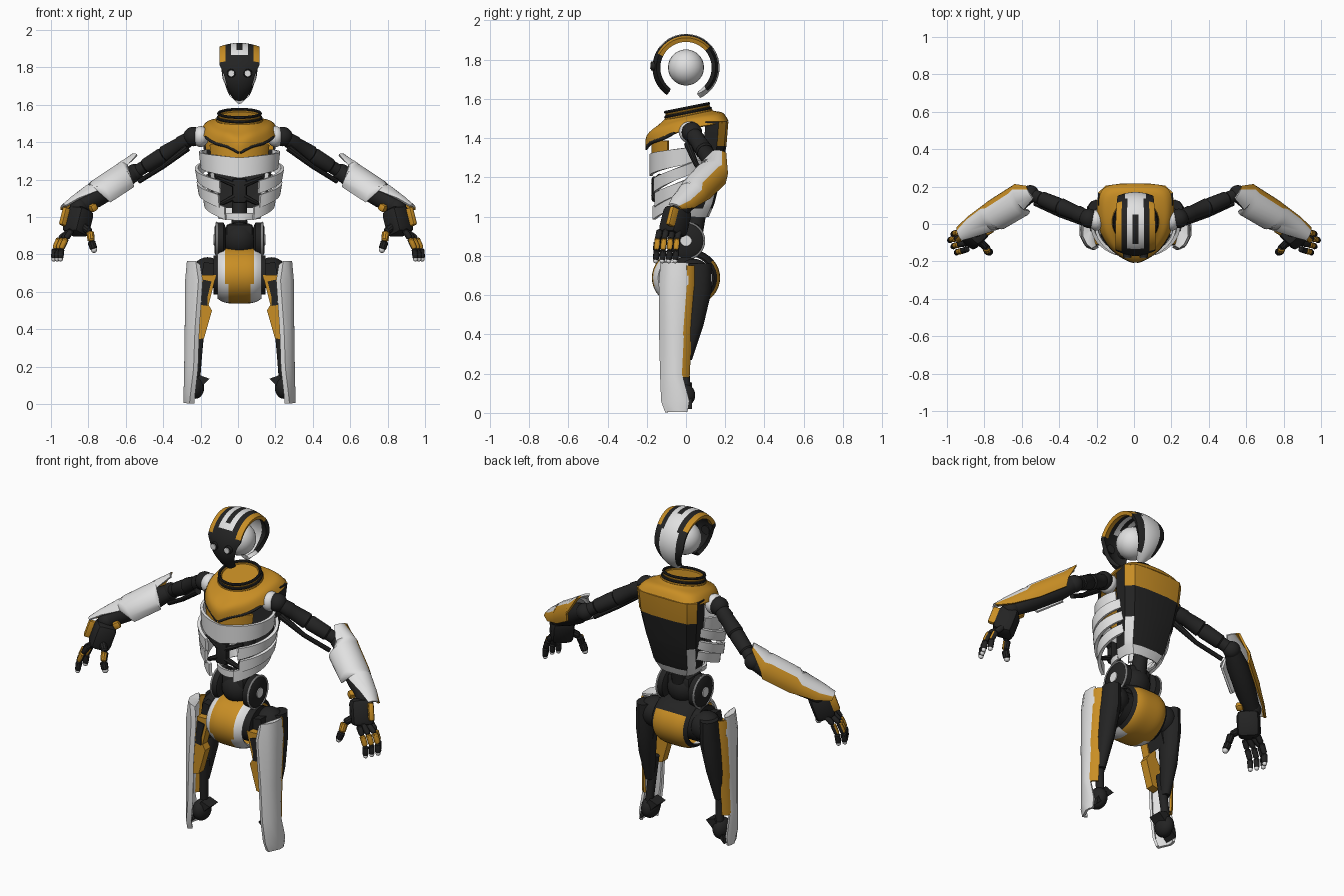
import bpy, bmesh, math
from mathutils import Vector as V, Matrix

cube = bpy.data.objects.get("Cube")
if cube:
    bpy.data.objects.remove(cube)

def material(name, rgb):
    m = bpy.data.materials.new(name)
    m.use_nodes = True
    m.diffuse_color = (*rgb, 1)
    m.node_tree.nodes["Principled BSDF"].inputs["Base Color"].default_value = (*rgb, 1)
    return m

MATS = [material("white shell", (.75, .75, .75)), material("amber paint", (.58, .27, .018)),
        material("black metal", (.017, .017, .017))]
WHITE, AMBER, BLACK = range(3)
built = []
shift = .008

def finish(name, bm, mat, mirror=False, thick=0, sub=0):
    bmesh.ops.remove_doubles(bm, verts=bm.verts, dist=1e-5)
    bmesh.ops.recalc_face_normals(bm, faces=bm.faces)
    if mat is not None:
        for f in bm.faces:
            f.material_index = mat
    me = bpy.data.meshes.new(name)
    bm.to_mesh(me)
    bm.free()
    for m in MATS:
        me.materials.append(m)
    ob = bpy.data.objects.new(name, me)
    bpy.context.collection.objects.link(ob)
    ob.location.x = shift
    if mirror:
        ob.modifiers.new("mirror", 'MIRROR')
    if sub:
        ob.modifiers.new("smooth", 'SUBSURF').levels = sub
    if thick:
        s = ob.modifiers.new("thickness", 'SOLIDIFY')
        s.thickness, s.offset = thick, 0
    built.append(ob)

def loft(name, rows, mat, closed=False, caps=False, **kw):
    """Skin rows of points; mat is an index or a rule(centre, row, column)."""
    bm = bmesh.new()
    g = [[bm.verts.new(p) for p in r] for r in rows]
    n = len(rows[0])
    rule = mat if callable(mat) else lambda c, i, j: mat
    for i in range(len(g) - 1):
        for j in range(n if closed else n - 1):
            k = (j + 1) % n
            f = bm.faces.new((g[i][j], g[i][k], g[i + 1][k], g[i + 1][j]))
            f.material_index = rule(f.calc_center_median(), i, j)
    for r in (g[0], g[-1]) if caps else ():
        f = bm.faces.new(r)
        f.material_index = rule(f.calc_center_median(), 0, 0)
    finish(name, bm, None, **kw)

def tube(name, pts, radii, mat, n=20, **kw):
    pts = [V(p) for p in pts]
    rows = []
    for i, p in enumerate(pts):
        d = pts[min(i + 1, len(pts) - 1)] - pts[max(i - 1, 0)]
        q = d.to_track_quat('Z', 'Y')
        rows.append([p + q @ V((math.cos(a), math.sin(a), 0)) * radii[i]
                     for a in (math.tau * k / n for k in range(n))])
    loft(name, rows, mat, closed=True, caps=True, **kw)

def ball(name, c, r, mat, scale=(1, 1, 1), **kw):
    bm = bmesh.new()
    m = Matrix.Translation(c) @ Matrix.Diagonal((*scale, 1))
    bmesh.ops.create_uvsphere(bm, u_segments=24, v_segments=14, radius=r, matrix=m)
    finish(name, bm, mat, **kw)

def ring(name, c, axis, R, r, mat, **kw):
    q = V(axis).to_track_quat('Z', 'Y')
    rows = []
    for k in range(33):
        a = math.tau * k / 32
        d = V((math.cos(a), math.sin(a), 0))
        rows.append([V(c) + q @ (d * (R + r * math.cos(b)) + V((0, 0, r * math.sin(b))))
                     for b in (math.tau * j / 8 for j in range(8))])
    loft(name, rows, mat, closed=True, **kw)

def box(name, c, size, mat, axis=(0, 0, 1), bevel=.012, **kw):
    bm = bmesh.new()
    q = V(axis).to_track_quat('Z', 'Y').to_matrix().to_4x4()
    bmesh.ops.create_cube(bm, matrix=Matrix.Translation(c) @ q @ Matrix.Diagonal((*size, 1)))
    bmesh.ops.bevel(bm, geom=bm.edges[:], offset=bevel, segments=2, affect='EDGES', profile=.5)
    finish(name, bm, mat, **kw)

def prism(name, outline, y0, y1, mat, **kw):
    loft(name, [[(x, y, z) for x, z in outline] for y in (y0, y1)], mat, closed=True, caps=True, **kw)

def interp(keys, t):
    for (a, va), (b, vb) in zip(keys, keys[1:]):
        if t <= b:
            return va + (vb - va) * max(0, (t - a) / (b - a))
    return keys[-1][1]

# Head: curved band open at the sides around a pale core
widths = [(-55, .03), (-30, .055), (5, .082), (20, .102), (100, .102), (180, .09), (225, .05), (245, .015)]
angles = [-55 + 6.25 * i for i in range(49)]
head = []
for a in angles:
    t = math.radians(a)
    row = []
    for j in range(15):
        u = j / 7 - 1
        r = .16 * (1 - .12 * u * u)
        row.append((u * interp(widths, a), -r * math.cos(t), 1.76 + r * math.sin(t)))
    head.append(row)

def head_rule(c, i, j):
    a, u = angles[i], abs(j - 6.5) / 7
    if 50 < a < 105 and u < .1:
        return BLACK
    if a > 222 or (a > 35 and u < (.4 if a < 140 else .55)):
        return WHITE
    return AMBER if 20 < a < 135 and u > .7 else BLACK

loft("head_shell", head, head_rule, thick=.022)
ball("head_core", (0, 0, 1.76), .092, WHITE)
tube("eye_socket", [(.044, -.13, 1.768), (.044, -.178, 1.768)], [.026, .022], BLACK, mirror=True)
tube("eye", [(.044, -.17, 1.768), (.044, -.183, 1.768)], [.017, .016], WHITE, mirror=True)

# Neck rings, tilted forward
tilt = V((0, -.2, 1)).normalized()
neck = V((0, .01, 1.532))
for k, (R, m) in enumerate([(.118, AMBER), (.116, BLACK), (.108, AMBER), (.112, BLACK)]):
    ring(f"neck_ring_{k + 1}", neck + tilt * (.012 * k - .014), tilt, R, .008, m)
tube("neck_seat", [neck - tilt * .02, neck + tilt * .01], [.105, .105], AMBER)

# Collar: half outline swept from the neck to the shoulder edge
edge = [(0, -.208, 1.335), (.06, -.185, 1.38), (.13, -.135, 1.385), (.19, -.05, 1.43),
        (.205, .07, 1.46), (.2, .195, 1.475), (.1, .21, 1.485), (0, .212, 1.487)]
rows = [[], [], [], []]
for k, e in enumerate(edge):
    a = math.pi * k / 7
    x, y = .115 * math.sin(a), .01 - .12 * math.cos(a)
    top = V((x, y, 1.515 + .2 * (y - .01)))
    e = V(e)
    for row, t, lift in zip(rows, (0, .35, .75, 1), (0, .01, .03, 0)):
        row.append(top.lerp(e, t) + V((0, -lift * max(0, math.cos(a)), lift)))
loft("collar", rows, AMBER, mirror=True, sub=2, thick=.01)
tube("collar_trim", [V(e) + V((0, .002, .003)) for e in edge[:4]], [.01] * 4, BLACK, n=8, mirror=True, sub=2)

def hoop(z, h, a0, a1, rx, ry, rise, n=14):
    """Two-edged strip bending round the rib cage."""
    rows = []
    for i in range(n + 1):
        t = i / n
        a = math.radians(a0 + (a1 - a0) * t)
        x, y = rx * math.sin(a), -.01 - ry * math.cos(a)
        rows.append([(x * (1 + .05 * s), y, z + rise * t + h * s * (1 - .3 * t)) for s in (-.5, 0, .5)])
    return rows

# Rib cage
loft("chest_inset", hoop(1.345, .09, 0, 60, .175, .16, .01), AMBER, mirror=True, thick=.012)
loft("chest_plate", hoop(1.262, .11, 0, 120, .205, .168, .06), WHITE, mirror=True, thick=.016)
for k, (z, a0, rx) in enumerate([(1.16, 27, .225), (1.085, 30, .215), (1.02, 24, .185)]):
    loft(f"rib_{k + 1}", hoop(z, .07, a0, 140, rx, .166, .13), WHITE, mirror=True, thick=.018)
box("sternum", (0, -.155, 1.14), (.075, .04, .13), BLACK)
for name, z0, z1 in (("upper_sternum_arm", 1.17, 1.21), ("lower_sternum_arm", 1.11, 1.06)):
    tube(name, [(.02, -.16, z0), (.12, -.135, z1)], [.018, .01], BLACK, n=8, mirror=True)

# Back panel with colour changing by height and edge
back = []
for z, w, y in [(1.485, .195, .21), (1.36, .185, .2), (1.345, .18, .197), (1.21, .16, .175),
                (1.19, .155, .17), (1.07, .135, .14), (1.045, .125, .13), (1.0, .1, .11)]:
    back.append([(0, y, z), (w * .4, y, z), (w * .8, y - .01, z), (w, y - .045, z), (w, y - .11, z)])

def back_rule(c, i, j):
    if i == 0:
        return BLACK if j == 3 else AMBER
    return WHITE if i > 5 or (i > 3 and j == 2) else BLACK

loft("back_panel", back, back_rule, mirror=True, thick=.012)
tube("spine", [(0, .03, .88), (0, .06, 1.0), (0, .1, 1.2)], [.05, .04, .04], BLACK)
loft("lower_rib_band", hoop(1.0, .04, 0, 100, .11, .1, .01), WHITE, mirror=True, thick=.014)

# Waist joint
ball("waist_core", (0, 0, .88), .095, BLACK)
box("waist_block", (0, 0, .9), (.15, .14, .13), BLACK, bevel=.025)
tube("waist_disc", [(x, 0, .877) for x in (.075, .085, .12, .134)], [.07, .093, .093, .07], BLACK, 32, mirror=True)
ring("waist_ring", (.122, 0, .877), (1, 0, 0), .093, .005, WHITE, mirror=True)
tube("waist_cap", [(.13, 0, .877), (.138, 0, .877)], [.03, .028], WHITE, mirror=True)

# Pelvis: rounded band round the hip axle
band = []
for i in range(41):
    a = math.tau * i / 40
    row = []
    for j in range(13):
        u = j / 6 - 1
        k = 1 - .18 * u ** 4
        row.append((.115 * u, -.168 * k * math.cos(a), .688 + .145 * k * math.sin(a)))
    band.append(row)

def pelvis_rule(c, i, j):
    u = abs(j - 5.5) / 6
    if c.y < .02:
        return AMBER if u < (.65 if c.z > .64 else .45) else WHITE
    return BLACK if c.z > .775 or u > .8 else AMBER

loft("pelvis", band, pelvis_rule, thick=.012)
tube("hip_axle", [(-.14, 0, .69), (.14, 0, .69)], [.105, .105], BLACK, 28)

# Legs: outer shell closed at the top, rear stripe, inner trim and dark core
ball("hip_ball", (.17, .04, .7), .085, BLACK, mirror=True)
prism("hip_bracket", [(.13, .75), (.19, .76), (.22, .6), (.17, .54), (.14, .65)], -.07, .06, BLACK, mirror=True)
shell, stripe = [], []
for z, xi, xo, yf, yb in [(.76, .215, .277, -.125, .01), (.66, .2, .284, -.132, .01), (.4, .218, .286, -.13, -.01),
                          (.19, .225, .289, -.125, -.02), (.06, .24, .292, -.12, .015), (.005, .245, .292, -.1, .005)]:
    shell.append([(xi, yf + .012, z - .02 * (z > .7)), (xi + .02, yf, z), (xo - .02, yf + .02, z),
                  (xo, yf + .06, z), (xo, yb - .02, z), (xo - .008, yb, z)])
    if z > .1:
        stripe.append([(xo - .004, yb - .008, z - .01), (xo - .012, yb + .015, z - .01),
                       (xo - .035, yb + .034, z - .01)])
shell.insert(0, [V(p).lerp(V((.24, -.03, .745)), .9) for p in shell[0]])
loft("leg_shell", shell, WHITE, mirror=True, thick=.014)
loft("leg_stripe", stripe, AMBER, mirror=True, thick=.012)
prism("inner_leg_trim", [(.125, .69), (.2, .69), (.215, .53), (.245, .48), (.235, .34), (.19, .35),
                         (.147, .5), (.165, .53)], -.11, -.06, AMBER, mirror=True)
prism("inner_leg_inset", [(.15, .655), (.195, .665), (.21, .53), (.172, .525), (.172, .57)],
      -.116, -.108, BLACK, mirror=True)
thigh = []
for z, x, y, rx, ry in [(.76, .21, .07, .045, .06), (.62, .212, .055, .053, .075),
                        (.45, .222, .035, .045, .055), (.27, .228, .0, .025, .03)]:
    thigh.append([(x + rx * math.cos(a), y + ry * math.sin(a), z) for a in (math.tau * k / 12 for k in range(12))])
loft("thigh_core", thigh, BLACK, closed=True, caps=True, mirror=True)
tube("shin_rod", [(.215, -.02, .4), (.225, -.01, .25), (.235, .005, .09)], [.028, .024, .022], BLACK, mirror=True)
ball("knee_ball", (.235, -.015, .09), .062, BLACK, (.75, 1, 1), mirror=True)
prism("knee_wedge", [(.16, .135), (.215, .155), (.27, .07), (.28, .02)], -.05, .03, BLACK, mirror=True)

# Shoulders and upper arms
shift = 0
S, E, W = V((.24, .03, 1.43)), V((.555, .16, 1.235)), V((.85, -.02, 1.05))
ball("shoulder_cap", (.2, .02, 1.43), .056, WHITE, (.8, 1, 1), mirror=True)
ball("shoulder_ball", S, .052, BLACK, mirror=True)
tube("upper_arm", [S.lerp(E, t) for t in (0, .2, .22, .48, .5, .53, .8, .82, 1)],
     [.036, .044, .04, .046, .037, .043, .04, .034, .036], BLACK, mirror=True)
tube("arm_piston", [(.27, .01, 1.37), (.4, .05, 1.27), (.53, .11, 1.19)], [.02, .013, .013], BLACK, n=10, mirror=True)
ball("elbow", E, .048, BLACK, mirror=True)

# Forearm core and partial shell
tube("forearm", [E, E.lerp(W, .25), E.lerp(W, .7), W], [.042, .058, .056, .044], BLACK, mirror=True)
d = (W - E).normalized()
up = (V((0, 0, 1)) - d * d.z).normalized()
rear = up.cross(d)
guard = []
for t, a0, a1, r in [(-.12, -18, 30, .088), (.12, -35, 85, .085), (.2, -120, 112, .083),
                     (.62, -125, 112, .08), (.72, -55, 108, .075), (1, -35, 95, .066), (1.2, -20, 60, .055)]:
    guard.append([E.lerp(W, t) + r * (up * math.cos(a) + rear * math.sin(a))
                  for a in (math.radians(a0 + (a1 - a0) * j / 14) for j in range(15))])
loft("forearm_guard", guard, lambda c, i, j: AMBER if j > 9 else WHITE, mirror=True, thick=.012)

# Hands
ball("wrist", W, .05, BLACK, mirror=True)
grip = V((-.25, .25, 1))
box("palm", (.855, -.055, .975), (.125, .115, .15), BLACK, grip, .03, mirror=True)
box("hand_guard", (.915, -.06, .995), (.03, .075, .1), AMBER, grip, .01, mirror=True)
box("cuff_trim", (.775, -.035, 1.05), (.04, .04, .04), AMBER, d, .01, mirror=True)

def finger(name, pts, r):
    for k in range(3):
        a, b = V(pts[k]), V(pts[k + 1])
        def paint(c, i, j):
            outward = (c - a - (b - a) * .5).dot(V((.5, -1, .3)))
            return AMBER if k == 1 and outward > 0 else BLACK
        tube(f"{name}_joint_{k + 1}", [a, a.lerp(b, .1), a.lerp(b, .85), b], [r * .7, r, r * .95, r * .6],
             paint, n=10, mirror=True)
    ball(f"{name}_tip", V(pts[3]), r * .8, WHITE, mirror=True)

for i in range(4):
    y = -.035 - .033 * i
    x = .018 * abs(i - 1)
    finger(f"finger_{i + 1}", [(.89, y, .93), (.955 - x, y - .01, .885), (.98 - x, y - .015, .83),
                               (.985 - x, y - .02, .775)], .0165)
finger("thumb", [(.83, -.09, .95), (.79, -.125, .92), (.785, -.145, .87), (.77, -.15, .825)], .021)

# Apply modifiers and shade smooth while keeping hard edges
bpy.ops.object.select_all(action='DESELECT')
for ob in built:
    ob.select_set(True)
bpy.context.view_layer.objects.active = built[0]
bpy.ops.object.convert(target='MESH')
bpy.ops.object.shade_smooth_by_angle(angle=math.radians(35))
